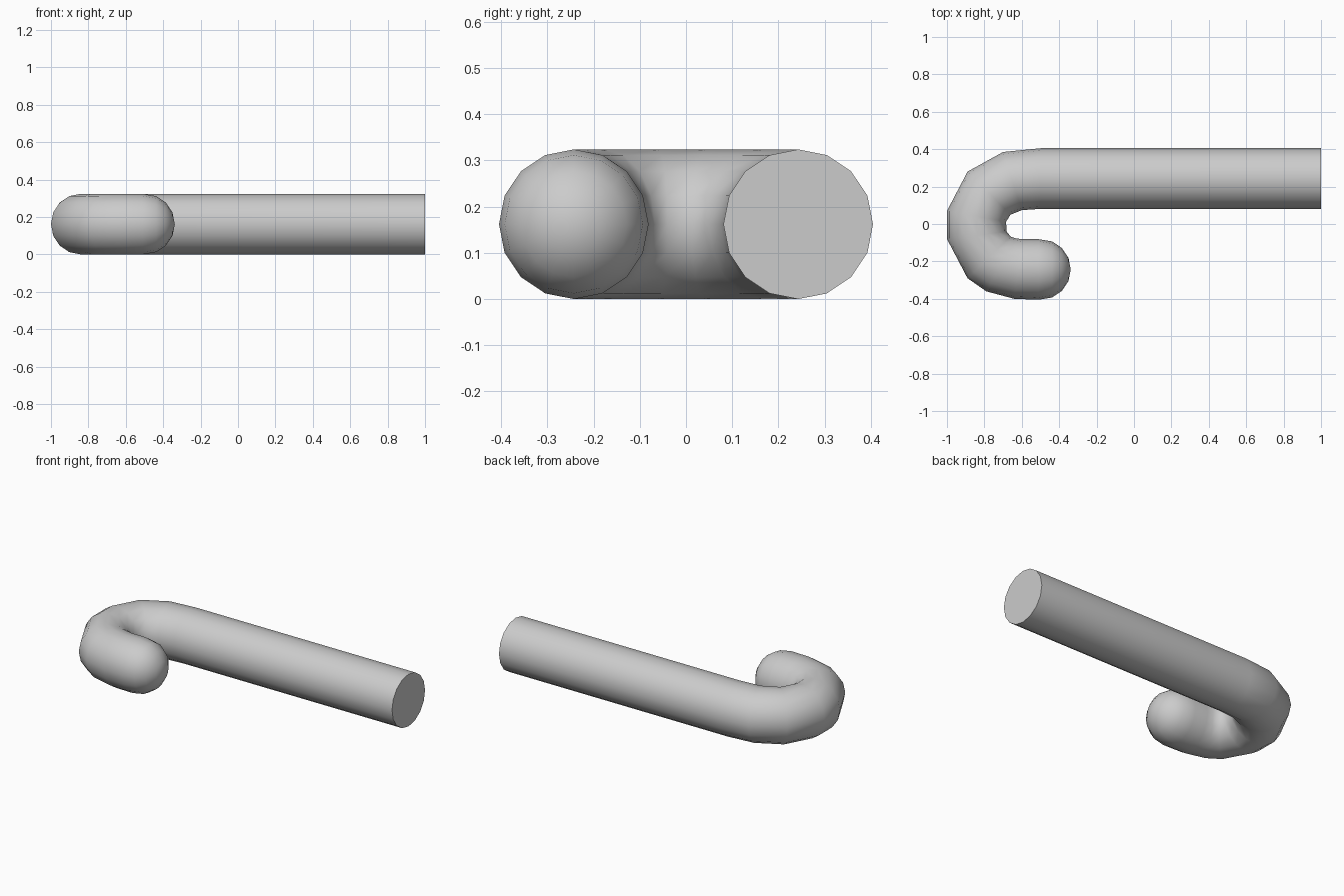
import bpy, bmesh, math
from mathutils import Vector

if "Cube" in bpy.data.objects:
    bpy.data.objects.remove(bpy.data.objects["Cube"])

R, SIDES = 0.162, 16

# Tube stations in plan: outer edge point, inner edge point, vertical radius
stations = [
    ((1.0, 0.405), (1.0, 0.081), R),
    ((-0.50, 0.405), (-0.50, 0.081), R),
    ((-0.70, 0.385), (-0.60, 0.074), R),
    ((-0.89, 0.28), (-0.66, 0.050), R),
    ((-1.0, 0.07), (-0.684, 0.012), R),
    ((-1.0, -0.08), (-0.681, -0.04), R),
    ((-0.89, -0.29), (-0.66, -0.067), R),
    ((-0.79, -0.36), (-0.63, -0.077), R),
    ((-0.64, -0.40), (-0.595, -0.081), R),
    ((-0.51, -0.405), (-0.51, -0.081), R),
]
# Rounded tip on the short end of the hook
for deg in (22.5, 45, 67.5):
    a = math.radians(deg)
    x, r = -0.50 + R * math.sin(a), R * math.cos(a)
    stations.append(((x, -0.243 - r), (x, -0.243 + r), r))

bm = bmesh.new()
rings = []
for outer, inner, rz in stations:
    o, i = Vector((*outer, R)), Vector((*inner, R))
    mid, half = (o + i) / 2, (o - i) / 2
    rings.append([bm.verts.new(mid + half * math.cos(t) + Vector((0, 0, rz * math.sin(t))))
                  for t in (2 * math.pi * k / SIDES for k in range(SIDES))])
for a, b in zip(rings, rings[1:]):
    for k in range(SIDES):
        n = (k + 1) % SIDES
        bm.faces.new((a[k], a[n], b[n], b[k]))

# Flat end on the shaft, pole on the rounded tip
bm.faces.new(rings[0])
tip = bm.verts.new((-0.338, -0.243, R))
for k in range(SIDES):
    bm.faces.new((rings[-1][k], rings[-1][(k + 1) % SIDES], tip))
bmesh.ops.recalc_face_normals(bm, faces=bm.faces)

mesh = bpy.data.meshes.new("hooked_rod")
bm.to_mesh(mesh)
bm.free()
rod = bpy.data.objects.new("hooked_rod", mesh)
bpy.context.collection.objects.link(rod)
bpy.context.view_layer.objects.active = rod
rod.select_set(True)
bpy.ops.object.shade_smooth_by_angle(angle=math.radians(60))
